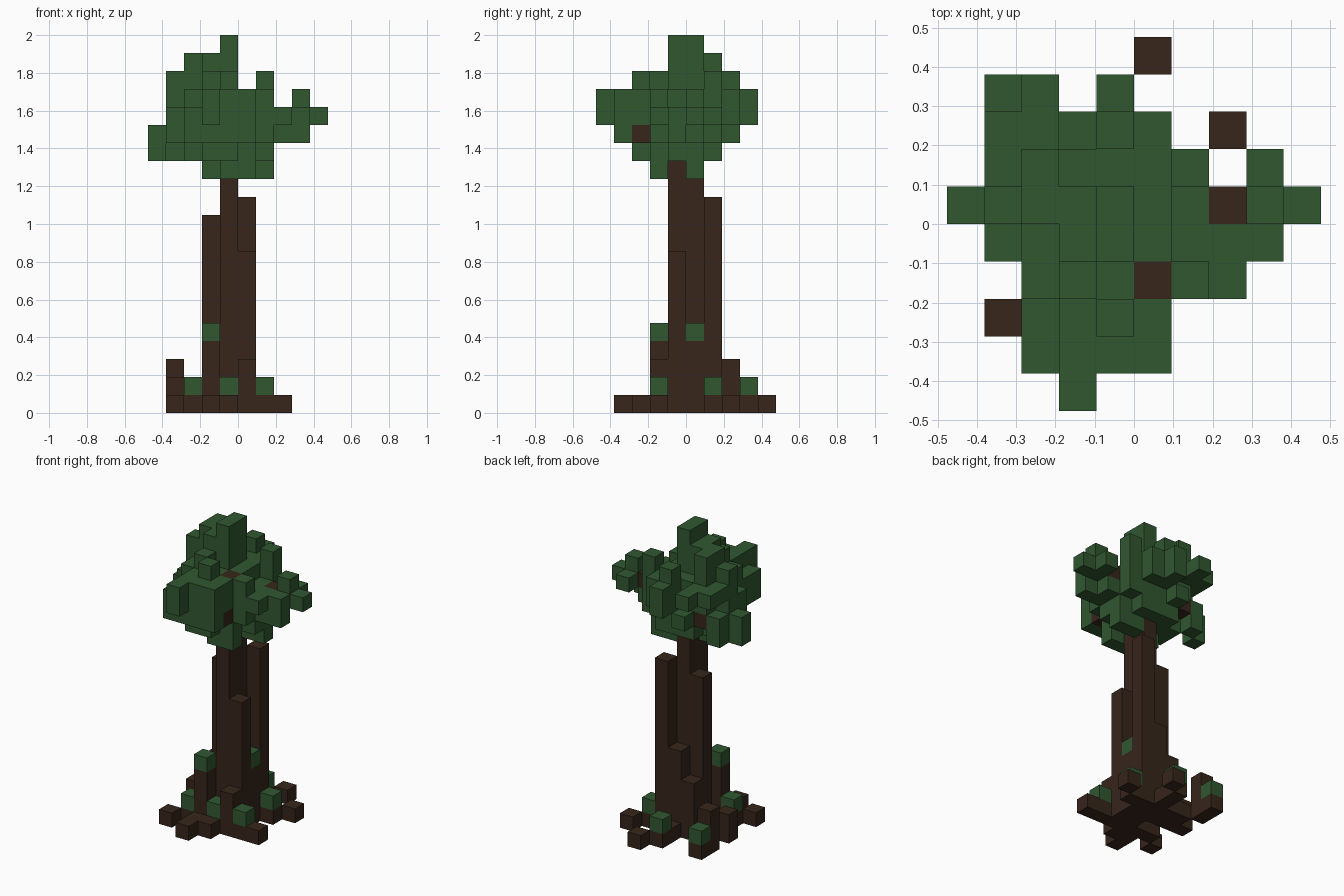
import bpy
import bmesh
from mathutils import Vector

default_cube = bpy.data.objects.get("Cube")
if default_cube:
    bpy.data.objects.remove(default_cube, do_unlink=True)

UNIT = 2 / 21          # edge of one block
occupied = set()       # every block already used by a part


def make_material(name, colour):
    material = bpy.data.materials.new(name)
    material.use_nodes = True
    material.diffuse_color = (*colour, 1)
    shader = material.node_tree.nodes["Principled BSDF"]
    shader.inputs["Base Color"].default_value = (*colour, 1)
    shader.inputs["Roughness"].default_value = 1
    return material


def span(value):
    """A single index or an inclusive (first, last) pair."""
    first, last = value if isinstance(value, tuple) else (value, value)
    return range(first, last + 1)


def claim(boxes):
    """Turn boxes of block indices into a set of free blocks."""
    cells = {(x, y, z) for bx, by, bz in boxes
             for x in span(bx) for y in span(by) for z in span(bz)}
    cells -= occupied
    occupied.update(cells)
    return cells


def build_part(name, cells, material):
    """Make one mesh from the exposed sides of a set of blocks."""
    bm = bmesh.new()
    corners = {}

    def corner(point):
        key = tuple(round(c) for c in point)
        if key not in corners:
            corners[key] = bm.verts.new(Vector(key) * UNIT)
        return corners[key]

    for cell in sorted(cells):
        for axis in range(3):
            u, v = Vector(), Vector()
            u[(axis + 1) % 3] = 1
            v[(axis + 2) % 3] = 1
            for side in (0, 1):
                neighbour = list(cell)
                neighbour[axis] += 2 * side - 1
                if tuple(neighbour) in occupied:
                    continue
                start = Vector(cell)
                start[axis] += side
                ring = [start, start + u, start + u + v, start + v]
                if not side:
                    ring.reverse()
                bm.faces.new([corner(p) for p in ring])
    mesh = bpy.data.meshes.new(name)
    bm.to_mesh(mesh)
    bm.free()
    mesh.materials.append(material)
    part = bpy.data.objects.new(name, mesh)
    bpy.context.collection.objects.link(part)


bark = make_material("dark bark", (0.038, 0.019, 0.011))
leaf = make_material("leaf green", (0.030, 0.096, 0.030))

# Trunk: tall core with shorter columns leaning against it
trunk = claim([
    (-1, (-1, 0), (0, 16)),
    (0, -1, (0, 8)),
    (0, 1, (0, 11)),
    (-2, 0, (0, 10)),
    (-1, 1, (0, 5)),
    (-2, 1, (0, 3)),
    (0, 0, (0, 3)),
    (-2, -2, (0, 3)),
    (0, -2, (0, 2)),
])

# Roots: flat spreading blocks, a few of them raised
roots = claim([
    ((-3, 2), -2, 0),
    (-2, (-4, -3), 0),
    (-1, -3, 0),
    (-4, -3, 0),
    (1, 1, 0),
    (2, 2, 0),
    (-1, (2, 3), 0),
    (0, 4, 0),
    (-3, (0, 1), 0),
    (-4, 0, (0, 1)),
    (-4, 2, (0, 2)),
    (-4, 3, 0),
])

# Moss: single blocks on top of the roots
moss = claim([
    (1, -2, 1),
    (1, 1, 1),
    (-3, -2, 1),
    (-1, -2, 1),
    (-1, 3, 1),
    (-4, 3, 1),
    (0, 0, 4),
    (-2, -2, 4),
])

# Branches: wood showing between the leaves
branches = claim([
    (0, -2, (15, 17)),
    (0, -3, 15),
    ((0, 1), 0, 15),
    (2, 0, 16),
    (-3, 1, 15),
])

# Crown core: main mass with its hanging underside
crown_core = claim([
    ((-1, 0), -2, 13),
    (-2, -1, 13),
    ((0, 1), 0, 13),
    ((-2, 0), (-2, 1), (14, 15)),
    (-3, (-1, 0), (14, 15)),
    ((-3, 0), (-2, 1), (16, 17)),
    ((-2, -1), -3, (14, 17)),
    (0, -3, (16, 17)),
    (-3, -3, (15, 16)),
    (1, (-1, 0), (14, 16)),
])

# Side clusters: uneven leaf clumps around the core
side_clusters = claim([
    (1, -2, (15, 17)),
    (1, 1, (15, 18)),
    (3, 0, (16, 17)),
    (3, -1, (15, 16)),
    ((3, 4), 0, 16),
    (3, 1, 16),
    (2, (-1, 0), 15),
    (2, (-2, -1), 16),
    ((-2, 0), -4, (15, 17)),
    (-3, -4, (15, 16)),
    (-2, -5, (16, 17)),
    (-5, 0, (14, 15)),
    (-4, 1, (14, 15)),
    (-4, -1, (15, 16)),
    ((-4, -3), (1, 2), 17),
    (-3, 3, 17),
    (-2, 2, 15),
    ((-1, 0), 2, (16, 17)),
    (-1, 3, (16, 17)),
])

# Crown top: stepped blocks rising to the tip
crown_top = claim([
    (-4, 0, (15, 18)),
    (-1, -3, 18),
    (-1, 2, 18),
    (-3, (0, 1), (18, 19)),
    (-2, -2, 18),
    (-2, (-1, 0), (18, 19)),
    (-1, (-1, 0), (17, 20)),
])

build_part("trunk", trunk, bark)
build_part("roots", roots, bark)
build_part("moss", moss, leaf)
build_part("branches", branches, bark)
build_part("crown_core", crown_core, leaf)
build_part("side_clusters", side_clusters, leaf)
build_part("crown_top", crown_top, leaf)
